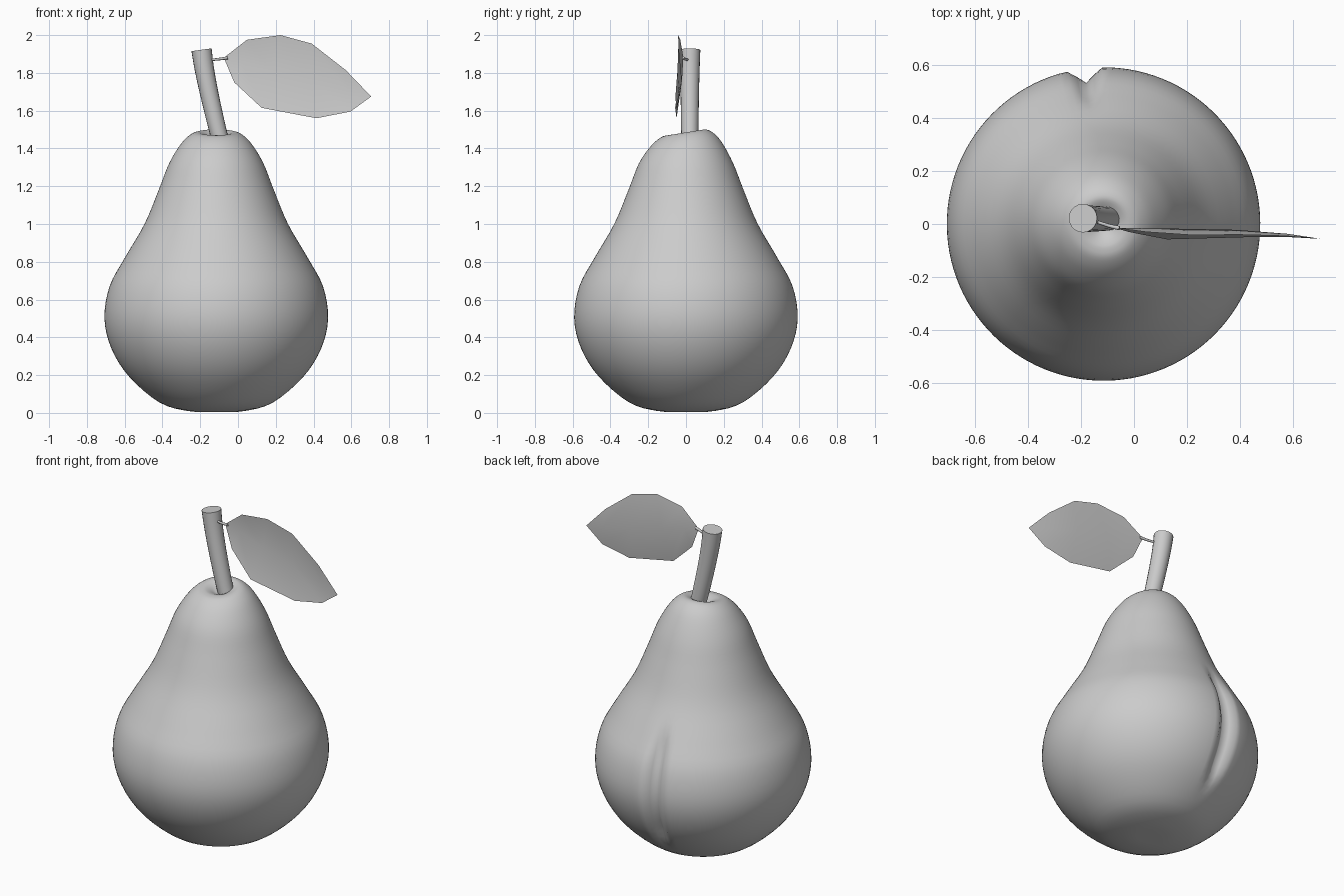
import bpy, bmesh, math
from mathutils import Vector

if "Cube" in bpy.data.objects:
    bpy.data.objects.remove(bpy.data.objects["Cube"])


def catmull(pts, steps):
    """Smooth a coarse list of points."""
    p = [Vector(q) for q in pts]
    p = [2 * p[0] - p[1]] + p + [2 * p[-1] - p[-2]]
    out = []
    for i in range(1, len(p) - 2):
        a, b, c, d = p[i - 1:i + 3]
        for k in range(steps):
            t = k / steps
            out.append(0.5 * (2 * b + (c - a) * t + (2 * a - 5 * b + 4 * c - d) * t * t
                              + (3 * b - a - 3 * c + d) * t ** 3))
    return out + [p[-2]]


def make_object(name, verts, faces, angle=60):
    me = bpy.data.meshes.new(name)
    me.from_pydata(verts, [], faces)
    bm = bmesh.new()
    bm.from_mesh(me)
    bmesh.ops.recalc_face_normals(bm, faces=bm.faces)
    bm.to_mesh(me)
    bm.free()
    ob = bpy.data.objects.new(name, me)
    bpy.context.collection.objects.link(ob)
    bpy.ops.object.select_all(action='DESELECT')
    ob.select_set(True)
    bpy.context.view_layer.objects.active = ob
    bpy.ops.object.shade_smooth_by_angle(angle=math.radians(angle))
    return ob


def skin(rings):
    """Closed skin over equal rings, with a fan to a centre point at each end."""
    n = len(rings[0])
    verts = [v for r in rings for v in r]
    faces = [(i * n + j, i * n + (j + 1) % n, (i + 1) * n + (j + 1) % n, (i + 1) * n + j)
             for i in range(len(rings) - 1) for j in range(n)]
    for start, ring in ((0, rings[0]), ((len(rings) - 1) * n, rings[-1])):
        verts.append(sum(ring, Vector()) / n)
        faces += [(start + j, start + (j + 1) % n, len(verts) - 1) for j in range(n)]
    return verts, faces


def tube(name, path, radii, sides, angle):
    rings = []
    for i, p in enumerate(path):
        d = (path[min(i + 1, len(path) - 1)] - path[max(i - 1, 0)]).normalized()
        u = d.cross(Vector((0, 1, 0))).normalized()
        w = d.cross(u)
        r = radii[0] + (radii[1] - radii[0]) * i / (len(path) - 1)
        rings.append([p + r * (u * math.cos(a) + w * math.sin(a))
                      for a in (2 * math.pi * j / sides for j in range(sides))])
    return make_object(name, *skin(rings), angle)


def smoothstep(a, b, x):
    t = max(0, min(1, (x - a) / (b - a)))
    return t * t * (3 - 2 * t)


# Pear body: lathed profile with a crease down the back and a tilted, dimpled crown
profile = [(0.01, 0.004), (0.15, 0.01), (0.3, 0.055), (0.46, 0.19), (0.555, 0.34), (0.592, 0.5),
           (0.565, 0.67), (0.485, 0.82), (0.38, 1.0), (0.305, 1.18), (0.25, 1.32),
           (0.19, 1.42), (0.14, 1.47), (0.1, 1.485), (0.065, 1.476), (0.03, 1.455), (0.005, 1.45)]
SEG = 112
crease = math.radians(97)
rings = []
for q in catmull([(r, 0, z) for r, z in profile], 4):
    ring = []
    for j in range(SEG):
        a = crease + 2 * math.pi * j / SEG
        off = abs((a - crease + math.pi) % (2 * math.pi) - math.pi)
        along = smoothstep(0.12, 0.3, q.z) * (1 - smoothstep(0.68, 0.92, q.z))
        r = q.x - 0.055 * along * max(0, 1 - off / 0.115)
        crown = smoothstep(1.3, 1.48, q.z) * min(1, q.x / 0.1)
        z = q.z + crown * 0.016 * math.sin(a)
        ring.append(Vector((-0.115 + r * math.cos(a), r * math.sin(a), z)))
    rings.append(ring)
make_object("pear_body", *skin(rings), 80)

# Curved stem
tube("stem", catmull([(-0.085, 0.02, 1.42), (-0.108, 0.02, 1.5), (-0.15, 0.02, 1.68),
                      (-0.178, 0.021, 1.82), (-0.193, 0.022, 1.922)], 4), (0.043, 0.054), 20, 50)

# Leaf stalk
tube("leaf_stalk", catmull([(-0.16, 0.015, 1.868), (-0.1, -0.005, 1.873),
                            (-0.055, -0.016, 1.88)], 3), (0.006, 0.008), 8, 50)

# Leaf: folded sheet of upper edge, midrib and lower edge
upper = [(0.047, -0.03, 1.975), (0.225, -0.042, 2.0), (0.39, -0.04, 1.955), (0.57, -0.045, 1.815)]
mid = [(0.02, -0.016, 1.86), (0.175, -0.018, 1.81), (0.385, -0.022, 1.755), (0.58, -0.037, 1.705)]
lower = [(-0.02, -0.03, 1.75), (0.125, -0.058, 1.615), (0.415, -0.05, 1.56), (0.595, -0.05, 1.595)]
faces = []
for k in (0, 4):
    faces += [(k + i, k + i + 1, k + i + 5, k + i + 4) for i in range(3)]
    faces += [(12, k, k + 4), (13, k + 7, k + 3)]
make_object("leaf", upper + mid + lower + [(-0.075, -0.014, 1.88), (0.705, -0.056, 1.675)], faces)
